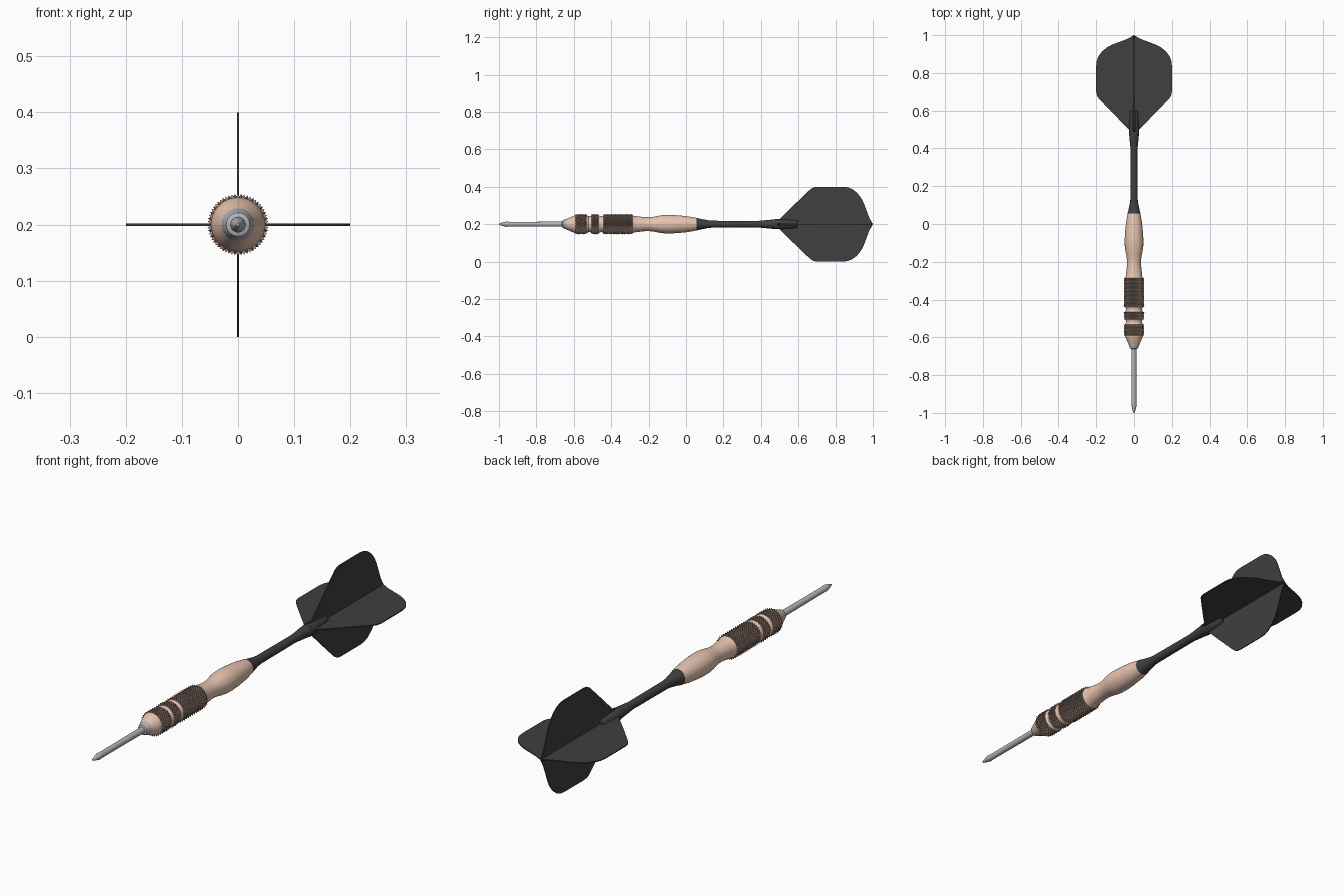
import bpy, bmesh, math

if "Cube" in bpy.data.objects:
    bpy.data.objects.remove(bpy.data.objects["Cube"])

AXIS_Z = 0.2


def material(name, rgb):
    m = bpy.data.materials.new(name)
    m.diffuse_color = (*rgb, 1)
    m.use_nodes = True
    m.node_tree.nodes["Principled BSDF"].inputs["Base Color"].default_value = m.diffuse_color
    return m


copper = material("copper", (0.80, 0.55, 0.43))
dark_copper = material("dark copper", (0.42, 0.29, 0.23))
steel = material("steel", (0.45, 0.46, 0.48))
black = material("black", (0.05, 0.05, 0.05))


def finish(bm, name, mat, smooth=None):
    bmesh.ops.recalc_face_normals(bm, faces=bm.faces)
    me = bpy.data.meshes.new(name)
    bm.to_mesh(me)
    bm.free()
    ob = bpy.data.objects.new(name, me)
    bpy.context.collection.objects.link(ob)
    ob.location.z = AXIS_Z
    me.materials.append(mat)
    if smooth:
        bpy.ops.object.select_all(action='DESELECT')
        ob.select_set(True)
        bpy.context.view_layer.objects.active = ob
        bpy.ops.object.shade_smooth_by_angle(angle=math.radians(smooth))
    return ob


def bridge(bm, rings):
    for a, b in zip(rings, rings[1:]):
        n = len(a)
        for i in range(n):
            j = (i + 1) % n
            bm.faces.new((a[i], a[j], b[j], b[i]))
    bm.faces.new(rings[0])
    bm.faces.new(rings[-1])


def lathe(name, profile, mat, n=32):
    """Spin (y, radius) pairs around the dart's axis."""
    bm = bmesh.new()
    rings = []
    for y, r in profile:
        rings.append([bm.verts.new((r * math.cos(2 * math.pi * i / n), y,
                                    r * math.sin(2 * math.pi * i / n))) for i in range(n)])
    bridge(bm, rings)
    return finish(bm, name, mat, 30)


def knurl(name, y0, y1, mat, low=0.0475, high=0.0545, n=60, step=0.0072):
    """Band of small diamond pyramids."""
    rows = max(2, round((y1 - y0) / step))
    bm = bmesh.new()
    rings = []
    for k in range(-1, rows + 2):
        y = y0 + (y1 - y0) * min(max(k, 0), rows) / rows
        ring = []
        for i in range(n):
            a = 2 * math.pi * i / n
            r = high if (i + k) % 2 else low
            if k in (-1, rows + 1):
                r = 0.035
            ring.append(bm.verts.new((r * math.cos(a), y, r * math.sin(a))))
        rings.append(ring)
    for k, (a, b) in enumerate(zip(rings, rings[1:])):
        for i in range(n):
            j = (i + 1) % n
            # split each cell along its valley
            if (i + k - 1) % 2 == 0:
                bm.faces.new((a[i], a[j], b[j]))
                bm.faces.new((a[i], b[j], b[i]))
            else:
                bm.faces.new((a[i], a[j], b[i]))
                bm.faces.new((a[j], b[j], b[i]))
    return finish(bm, name, mat)


# Steel point and collar
lathe("point", [(-1.0, 0.003), (-0.992, 0.006), (-0.96, 0.014), (-0.945, 0.0125),
                (-0.66, 0.0135), (-0.62, 0.0135)], steel)
lathe("point_collar", [(-0.662, 0.013), (-0.658, 0.021), (-0.638, 0.029), (-0.62, 0.029)], steel)

# Copper barrel with a waisted grip
lathe("barrel", [(-0.64, 0.028), (-0.632, 0.031), (-0.61, 0.041), (-0.59, 0.048), (-0.53, 0.048),
                 (-0.522, 0.043), (-0.512, 0.043), (-0.505, 0.047), (-0.465, 0.047),
                 (-0.458, 0.043), (-0.448, 0.043), (-0.44, 0.047), (-0.285, 0.047),
                 (-0.28, 0.044), (-0.25, 0.041), (-0.22, 0.0375), (-0.195, 0.037),
                 (-0.17, 0.040), (-0.14, 0.046), (-0.115, 0.049), (-0.08, 0.0495),
                 (-0.04, 0.047), (0.01, 0.042), (0.055, 0.034)], copper, 40)
for i, (a, b) in enumerate([(-0.59, -0.532), (-0.505, -0.467), (-0.44, -0.285)]):
    knurl(f"knurled_band_{i + 1}", a, b, dark_copper)

# Stem
lathe("stem", [(0.05, 0.032), (0.057, 0.034), (0.075, 0.029), (0.12, 0.0205), (0.14, 0.0185),
               (0.38, 0.0175), (0.40, 0.019), (0.475, 0.026), (0.49, 0.026)], black)


def prong(name, turn):
    """Quarter-round finger of the stem gripping the flight."""
    bm = bmesh.new()
    rings = []
    gap = 0.004
    for y, r in [(0.475, 0.027), (0.50, 0.027), (0.59, 0.021), (0.597, 0.018)]:
        g = math.asin(gap / r)
        pts = [(gap * math.sqrt(2), math.pi / 4)]
        pts += [(r, g + (math.pi / 2 - 2 * g) * i / 6) for i in range(7)]
        rings.append([bm.verts.new((d * math.cos(a + turn), y, d * math.sin(a + turn)))
                      for d, a in pts])
    bridge(bm, rings)
    finish(bm, name, black, 30)


# Flight outline as (y, distance from axis)
outline = [(0.475, 0.0), (0.485, 0.012), (0.57, 0.096), (0.65, 0.173), (0.665, 0.187), (0.68, 0.196),
           (0.70, 0.2), (0.84, 0.2), (0.865, 0.197), (0.89, 0.187), (0.915, 0.168),
           (0.935, 0.143), (0.95, 0.115), (0.965, 0.075), (0.98, 0.035), (1.0, 0.0)]


def flight_wing(name, turn, t=0.0022):
    bm = bmesh.new()
    c, s = math.cos(turn), math.sin(turn)
    sides = [[bm.verts.new((d * c - o * s, y, d * s + o * c)) for y, d in outline]
             for o in (-t, t)]
    bridge(bm, sides)
    finish(bm, name, black)


for q in range(4):
    prong(f"stem_prong_{q + 1}", q * math.pi / 2)
    flight_wing(f"flight_wing_{q + 1}", q * math.pi / 2)
